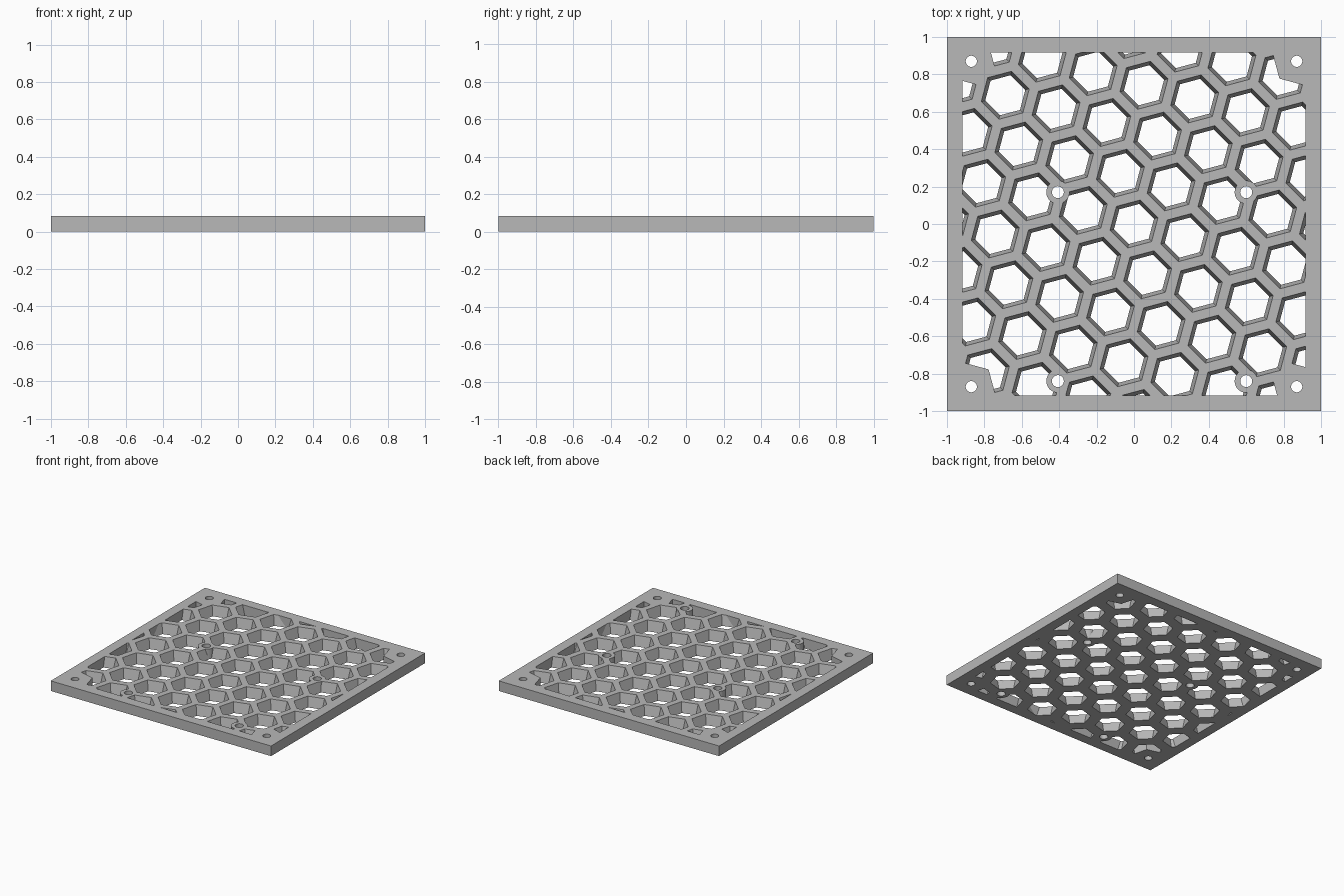
import bpy, bmesh
from math import cos, sin, pi, radians
from mathutils import Matrix

cube = bpy.data.objects.get("Cube")
if cube:
    bpy.data.objects.remove(cube, do_unlink=True)

THICK = 0.083      # plate thickness
INNER = 0.917      # half width inside the frame
PITCH = 0.281      # honeycomb spacing
R_TOP, R_LOW = 0.133, 0.111   # cell radius at top and bottom
CORNERS = [(x, y) for x in (-0.87, 0.87) for y in (-0.87, 0.87)]
MOUNTS = [(x, y) for x in (-0.407, 0.6) for y in (-0.84, 0.17)]

grey = bpy.data.materials.new("plate_grey")
grey.use_nodes = True
colour = (0.48, 0.48, 0.48, 1)
grey.diffuse_color = colour
grey.node_tree.nodes["Principled BSDF"].inputs["Base Color"].default_value = colour


def make(name, bm, helper=True):
    mesh = bpy.data.meshes.new(name)
    bm.to_mesh(mesh)
    bm.free()
    mesh.materials.append(grey)
    obj = bpy.data.objects.new(name, mesh)
    bpy.context.collection.objects.link(obj)
    obj.hide_render = helper
    if helper:
        obj.hide_set(True)
    return obj


def box(name, half, low, high, helper=True):
    bm = bmesh.new()
    bmesh.ops.create_cube(bm, size=1, matrix=Matrix.Translation((0, 0, (low + high) / 2))
                          @ Matrix.Diagonal((2 * half, 2 * half, high - low, 1)))
    return make(name, bm, helper)


def prisms(name, spots, sides, r_low, r_high, margin, turn=0):
    """Upright prisms or frusta at each spot, reaching past the plate by margin."""
    bm = bmesh.new()
    slope = (r_high - r_low) / THICK * margin
    for x, y in spots:
        rings = []
        for r, z in ((r_low - slope, -margin), (r_high + slope, THICK + margin)):
            rings.append([bm.verts.new((x + r * cos(turn + 2 * pi * k / sides),
                                        y + r * sin(turn + 2 * pi * k / sides), z))
                          for k in range(sides)])
        low, high = rings
        bm.faces.new(low[::-1])
        bm.faces.new(high)
        for k in range(sides):
            n = (k + 1) % sides
            bm.faces.new((low[k], low[n], high[n], high[k]))
    return make(name, bm)


def boolean(obj, other, operation="DIFFERENCE"):
    mod = obj.modifiers.new(other.name, "BOOLEAN")
    mod.operation = operation
    mod.solver = "EXACT"
    mod.object = other


# Tapered honeycomb cells on a tilted triangular grid
a, b = radians(-15), radians(45)
cells = []
for i in range(-9, 10):
    for j in range(-9, 10):
        x = PITCH * (i * cos(a) + j * cos(b))
        y = PITCH * (i * sin(a) + j * sin(b))
        if max(abs(x), abs(y)) < INNER + R_TOP:
            cells.append((x, y))
honeycomb = prisms("honeycomb_cutter", cells, 6, R_LOW, R_TOP, 0.01, radians(15))

# Keep the frame, hexagonal corner pads and round mounts solid
boolean(honeycomb, box("inner_area", INNER, -0.1, 0.2), "INTERSECT")
boolean(honeycomb, prisms("corner_pads", CORNERS, 6, 0.131, 0.131, 0.05, radians(45)))
boolean(honeycomb, prisms("round_mounts", MOUNTS, 32, 0.062, 0.062, 0.05))

# Plate with the cells and screw holes cut through
plate = box("vent_plate", 1, 0, THICK, helper=False)
boolean(plate, honeycomb)
boolean(plate, prisms("corner_holes", CORNERS, 24, 0.03, 0.03, 0.03))
boolean(plate, prisms("mount_holes", MOUNTS, 24, 0.032, 0.032, 0.03))

# Apply the cuts, then drop the cutters
bpy.context.view_layer.update()
result = bpy.data.meshes.new_from_object(plate.evaluated_get(bpy.context.evaluated_depsgraph_get()))
plate.modifiers.clear()
plate.data = result
result.materials.clear()
result.materials.append(grey)
for poly in result.polygons:
    poly.material_index = 0
for name in ("honeycomb_cutter", "inner_area", "corner_pads", "round_mounts",
             "corner_holes", "mount_holes"):
    bpy.data.objects.remove(bpy.data.objects[name], do_unlink=True)
